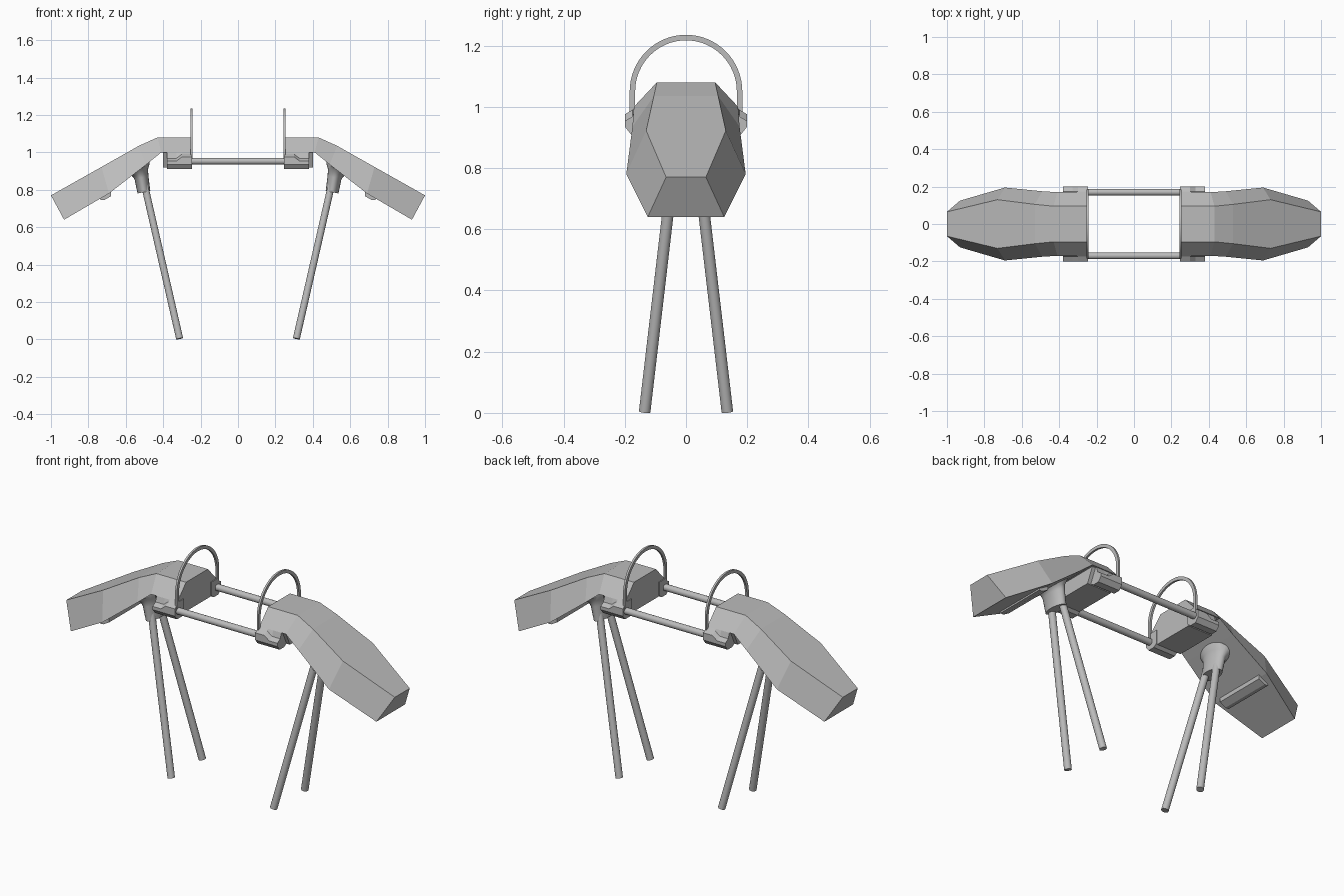
import bpy, bmesh
from math import sin, cos, pi, radians
from mathutils import Vector

cube = bpy.data.objects.get("Cube")
if cube:
    bpy.data.objects.remove(cube)

grey = bpy.data.materials.new("plain_grey")
grey.use_nodes = True
COLOUR = (0.5, 0.5, 0.5, 1)
grey.diffuse_color = COLOUR
grey.node_tree.nodes["Principled BSDF"].inputs["Base Color"].default_value = COLOUR


def loft(name, rings, mirror="", smooth=False):
    """Skin a list of equal-length rings, cap both ends, mirror about the origin."""
    bm = bmesh.new()
    loops = [[bm.verts.new(p) for p in ring] for ring in rings]
    n = len(loops[0])
    for a, b in zip(loops, loops[1:]):
        for i in range(n):
            j = (i + 1) % n
            bm.faces.new((a[i], a[j], b[j], b[i]))
    bm.faces.new(loops[0])
    bm.faces.new(loops[-1])
    bmesh.ops.recalc_face_normals(bm, faces=bm.faces)
    mesh = bpy.data.meshes.new(name)
    bm.to_mesh(mesh)
    bm.free()
    mesh.materials.append(grey)
    obj = bpy.data.objects.new(name, mesh)
    bpy.context.collection.objects.link(obj)
    if smooth:
        bpy.ops.object.select_all(action="DESELECT")
        obj.select_set(True)
        bpy.context.view_layer.objects.active = obj
        bpy.ops.object.shade_smooth_by_angle(angle=radians(35))
    if mirror:
        mod = obj.modifiers.new("Mirror", "MIRROR")
        mod.use_axis = ("x" in mirror, "y" in mirror, False)
        mod.use_mirror_merge = False
    return obj


def tube(name, start, end, radius, mirror, sides=20):
    start, end = Vector(start), Vector(end)
    turn = (end - start).to_track_quat("Z", "Y")
    circle = [turn @ Vector((radius * cos(2 * pi * i / sides),
                             radius * sin(2 * pi * i / sides), 0)) for i in range(sides)]
    return loft(name, [[p + c for c in circle] for p in (start, end)], mirror, True)


# Drooping faceted wings: top edge (x, z, half width), bottom edge (x, z, half width)
sections = [
    ((0.25, 1.08, 0.095), (0.25, 1.0, 0.17)),
    ((0.43, 1.08, 0.095), (0.41, 1.0, 0.17)),
    ((0.53, 1.035, 0.105), (0.49, 0.935, 0.175)),
    ((0.73, 0.922, 0.13), (0.69, 0.78, 0.195)),
    ((1.0, 0.77, 0.065), (0.93, 0.64, 0.125)),
]
loft("wing", [[(t[0], -t[2], t[1]), (t[0], t[2], t[1]),
               (b[0], b[2], b[1]), (b[0], -b[2], b[1])] for t, b in sections], "x")

# Lower block between the clamps
loft("inner_block", [[(x, -0.16, 1.005), (x, 0.16, 1.005), (x, 0.12, 0.92), (x, -0.12, 0.92)]
                     for x in (0.25, 0.4)], "x")

# Ridge across the wing underside
ridge = [(0.74, 0.77), (0.735, 0.745), (0.715, 0.745), (0.68, 0.765), (0.68, 0.8)]
loft("underside_ridge", [[(x, y, z) for x, z in ridge] for y in (-0.15, 0.15)], "x")

# Chamfered clamps with a stepped upper edge
clamp = []
for x, drop in ((0.245, 0), (0.3, 0), (0.33, 0.022), (0.38, 0.022)):
    clamp.append([(x, y, z) for y, z in (
        (0.12, 1.0), (0.165, 1.0), (0.175, 0.99 - drop), (0.2, 0.975 - drop),
        (0.2, 0.935), (0.18, 0.91), (0.14, 0.91), (0.12, 0.925))])
loft("rod_clamp", clamp, "xy")

# Connecting rods
tube("connecting_rod", (-0.26, 0.17, 0.953), (0.26, 0.17, 0.953), 0.018, "y")

# Thin upright hoops
path = [(0.175, 0.95, 0)]
path += [(0.175 * cos(pi * i / 32), 1.05 + 0.176 * sin(pi * i / 32), pi * i / 32)
         for i in range(33)]
path += [(-0.175, 0.95, pi)]
hoop = []
for y, z, a in path:
    dy, dz = 0.009 * cos(a), 0.009 * sin(a)
    hoop.append([(x, y + s * dy, z + s * dz)
                 for x, s in ((0.243, -1), (0.243, 1), (0.254, 1), (0.254, -1))])
loft("hoop", hoop, "x", True)

# Oval leg sockets flaring into the wing: centre x, centre z, radii, slope
socket = []
for cx, cz, rx, ry, slope in ((0.503, 0.787, 0.034, 0.068, 0.2),
                              (0.516, 0.865, 0.037, 0.073, 0.25),
                              (0.522, 0.89, 0.041, 0.08, 0.5),
                              (0.524, 0.91, 0.052, 0.098, 0.62),
                              (0.535, 0.95, 0.052, 0.098, 0.62)):
    ring = []
    for i in range(24):
        dx, dy = rx * cos(pi * i / 12), ry * sin(pi * i / 12)
        ring.append((cx + dx, dy, cz - slope * dx))
    socket.append(ring)
loft("leg_socket", socket, "x", True)

# Splayed legs
tube("leg", (0.312, 0.135, 0.004), (0.503, 0.037, 0.84), 0.019, "xy")
